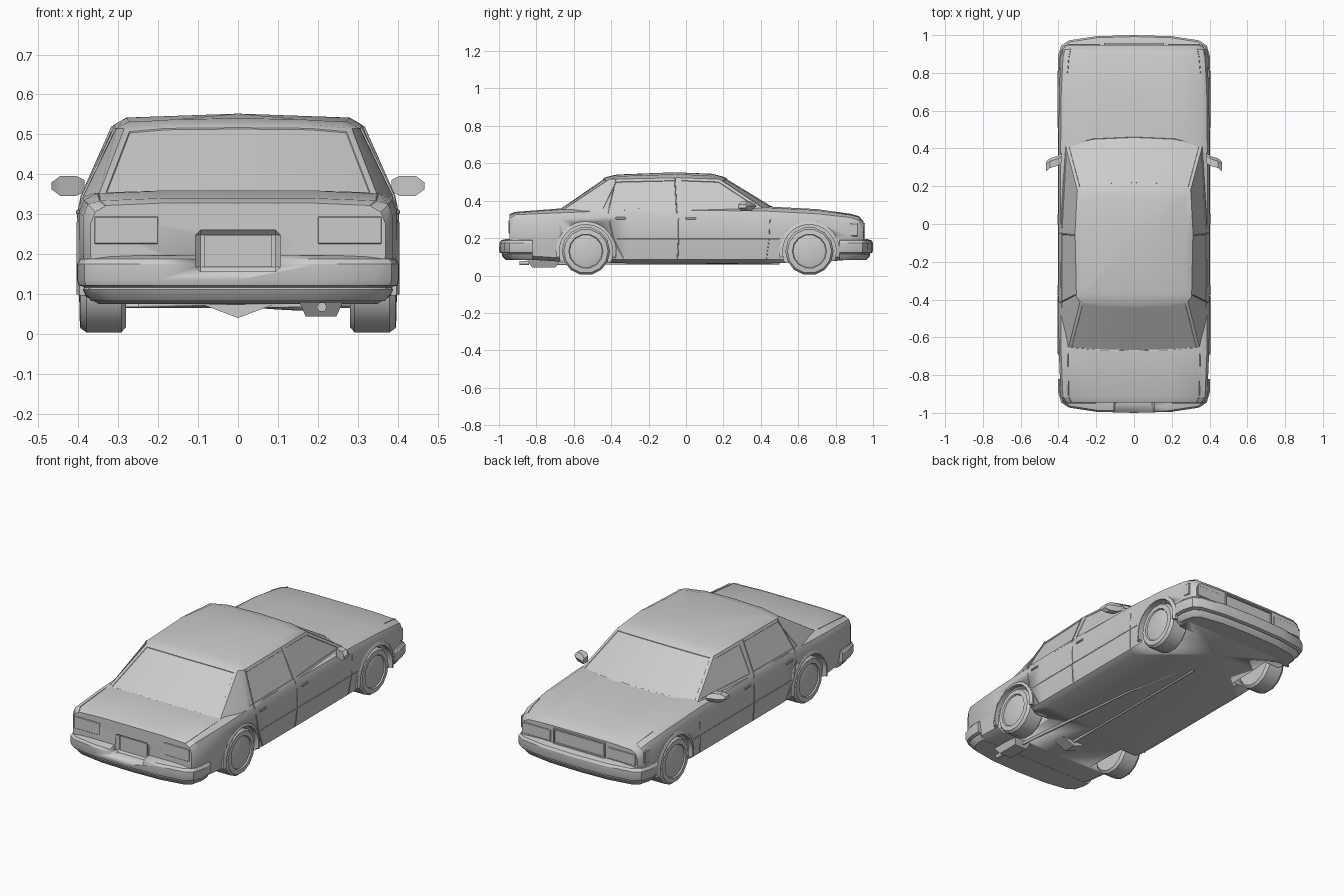
import bpy, bmesh, math
from mathutils import Vector

if "Cube" in bpy.data.objects:
    bpy.data.objects.remove(bpy.data.objects["Cube"])

grey = bpy.data.materials.new("plain grey")
grey.use_nodes = True
grey.diffuse_color = (0.6, 0.6, 0.6, 1)
grey.node_tree.nodes["Principled BSDF"].inputs["Base Color"].default_value = grey.diffuse_color


def finish(name, bm, angle=30):
    bmesh.ops.recalc_face_normals(bm, faces=bm.faces)
    me = bpy.data.meshes.new(name)
    bm.to_mesh(me)
    bm.free()
    ob = bpy.data.objects.new(name, me)
    bpy.context.collection.objects.link(ob)
    me.materials.append(grey)
    bpy.ops.object.select_all(action='DESELECT')
    ob.select_set(True)
    bpy.context.view_layer.objects.active = ob
    bpy.ops.object.shade_smooth_by_angle(angle=math.radians(angle))
    return ob


def mirrored(half):
    return half + [(-x, y, z) for x, y, z in reversed(half) if x > 1e-6]


def loft(rings):
    """Skin closed rings of equal length and cap both ends."""
    bm = bmesh.new()
    rows = [[bm.verts.new(p) for p in r] for r in rings]
    n = len(rows[0])
    sides = [[bm.faces.new((a[i], a[(i + 1) % n], b[(i + 1) % n], b[i])) for i in range(n)]
             for a, b in zip(rows, rows[1:])]
    caps = [bm.faces.new(rows[0]), bm.faces.new(rows[-1])]
    return bm, sides, caps


def box(name, centre, size, bevel=0.0, taper=None):
    bm = bmesh.new()
    bmesh.ops.create_cube(bm, size=1)
    for v in bm.verts:
        k = taper if taper and v.co.z < 0 else 1
        v.co = Vector(c + p * s for c, p, s in zip(centre, (v.co.x * k, v.co.y * k, v.co.z), size))
    if bevel:
        bmesh.ops.bevel(bm, geom=bm.edges[:], offset=bevel, segments=1, affect='EDGES')
    return finish(name, bm)


def lathe(name, profile, y, z, sides):
    """Turn (x, radius) pairs about an axis parallel to x."""
    rings = [[(x, y + r * math.cos(2 * math.pi * i / sides), z + r * math.sin(2 * math.pi * i / sides))
              for i in range(sides)] for x, r in profile]
    return finish(name, loft(rings)[0])


def pipe(name, points, radius, sides_res=0):
    cu = bpy.data.curves.new(name, 'CURVE')
    cu.dimensions = '3D'
    cu.bevel_depth, cu.bevel_resolution, cu.use_fill_caps = radius, sides_res, True
    sp = cu.splines.new('POLY')
    sp.points.add(len(points) - 1)
    for p, co in zip(sp.points, points):
        p.co = (*co, 1)
    cu.materials.append(grey)
    ob = bpy.data.objects.new(name, cu)
    bpy.context.collection.objects.link(ob)
    return ob


def cut(ob, cutters):
    bpy.context.view_layer.objects.active = ob
    for c in cutters:
        m = ob.modifiers.new("cut", 'BOOLEAN')
        m.operation, m.solver, m.object = 'DIFFERENCE', 'EXACT', c
        bpy.ops.object.modifier_apply(modifier=m.name)


# Lower body: sections along the length (y, half width, bottom, belt, top)
stations = [(-.945, .37, .11, .305, .328), (-.915, .388, .09, .325, .34), (-.68, .398, .075, .335, .358),
            (-.3, .4, .065, .35, .365), (.42, .4, .065, .345, .37), (.7, .397, .07, .33, .355),
            (.88, .388, .085, .31, .33), (.925, .378, .1, .295, .317), (.948, .36, .11, .27, .29)]
rings = []
for y, w, lo, belt, top in stations:
    rings.append(mirrored([(0, y, lo), (w - .05, y, lo), (w - .015, y, lo + .02), (w, y, .2), (w, y, belt - .03),
                           (w - .012, y, belt), (w * .89, y, top - .006), (w * .5, y, top), (0, y, top)]))
body = finish("lower_body", loft(rings)[0])

# Cabin: belt ring, roof edge ring, roof crown ring
belt = [(0, .475, .362), (.22, .465, .362), (.365, .425, .352), (.391, -.04, .345), (.39, -.47, .34),
        (.35, -.665, .345), (.2, -.68, .35), (0, -.685, .35)]
edge = [(0, .205, .527), (.2, .2, .525), (.3, .18, .515), (.312, -.04, .523), (.305, -.385, .515),
        (.285, -.41, .515), (.18, -.425, .524), (0, -.43, .526)]
crown = [(0, .14, .544), (.16, .14, .543), (.265, .12, .534), (.28, -.04, .542), (.272, -.34, .532),
         (.25, -.365, .532), (.15, -.37, .538), (0, -.37, .54)]
bm, sides, caps = loft([mirrored(r) for r in (belt, edge, crown)])
peak = bmesh.ops.poke(bm, faces=[caps[1]])["verts"][0]
peak.co = (0, -.06, .552)
bmesh.ops.recalc_face_normals(bm, faces=bm.faces)
n = len(sides[0])
panes = [[0, 1, n - 1, n - 2], [5, 6, 7, 8], [2], [3], [n - 3], [n - 4]]
for ids in panes:
    bmesh.ops.inset_region(bm, faces=[sides[0][i] for i in ids], thickness=.016, depth=0, use_even_offset=True)
    bmesh.ops.inset_region(bm, faces=[sides[0][i] for i in ids], thickness=.002, depth=-.003)
finish("cabin", bm, 35)


# Bumpers: a plan outline stacked at several heights
plan = [(0, 1.0), (.2, .994), (.345, .972), (.385, .945), (.402, .89), (.403, .82)]
levels = [(.083, .035), (.1, .02), (.112, .014), (.117, .02), (.122, .004), (.135, 0), (.175, 0), (.188, .008), (.196, .035)]
bumpers = {}
for name, s in (("front_bumper", 1), ("rear_bumper", -1)):
    rings = [mirrored([(x * (1 - d / .4), s * (y - d * (y > .85)), z) for x, y in plan]) for z, d in levels]
    bumpers[s] = finish(name, loft(rings)[0])

# Wheel wells and the number plate recess
cutters = [lathe("well_cutter", [(s * .25, .145), (s * .45, .145)], y, .13, 20)
           for s in (1, -1) for y in (-.535, .66)]
recess = box("recess_cutter", (0, -1.01, .208), (.212, .17, .104), .012)
cut(body, cutters + [recess])
cut(bumpers[-1], [recess])
for c in cutters + [recess]:
    bpy.data.objects.remove(c)
box("number_plate", (0, -.928, .208), (.17, .008, .08))

# Wheels and arch lips
for y, end in ((-.535, "rear"), (.66, "front")):
    for s, side in ((1, "left"), (-1, "right")):
        tyre = [(.28, .06), (.28, .115), (.292, .129), (.38, .129), (.395, .118), (.397, .092),
                (.39, .088), (.392, .08), (.398, .05)]
        lathe(f"{end}_{side}_wheel", [(s * x, r) for x, r in tyre], y, .13, 14)
        lip = []
        for i in range(13):
            a = math.radians(-12 + 204 * i / 12)
            lip.append([(s * x, y + r * math.cos(a), .13 + r * math.sin(a))
                        for x, r in ((.38, .143), (.404, .143), (.404, .15), (.397, .163), (.38, .163))])
        finish(f"{end}_{side}_arch_lip", loft(lip)[0])

# Parts repeated on both sides
for s, side in ((1, "left"), (-1, "right")):
    # Wing mirror: hexagonal pod, swept back
    pod = []
    for x, y, k in ((.385, .345, .6), (.405, .33, 1), (.445, .318, 1), (.467, .3, .35)):
        pod.append([(s * x, y + dy, .371 + dz * k) for dy, dz in
                    ((-.022, -.025), (.015, -.025), (.03, 0), (.015, .025), (-.022, .025))])
    finish(f"{side}_mirror", loft(pod)[0])
    # Door seams, handles and sill crease
    pipe(f"{side}_door_seam", [(s * .314, -.06, .52), (s * .391, -.05, .346), (s * .4, -.04, .3),
                               (s * .4, -.04, .2), (s * .388, -.045, .09)], .003)
    pipe(f"{side}_rear_door_seam", [(s * .308, -.375, .515), (s * .39, -.415, .345), (s * .4, -.41, .29),
                                    (s * .4, -.39, .2), (s * .388, -.335, .09)], .003)
    pipe(f"{side}_front_door_seam", [(s * .399, .45, .31), (s * .4, .445, .2), (s * .388, .43, .09)], .002)
    pipe(f"{side}_sill_crease", [(s * .4, -.37, .195), (s * .4, .5, .195)], .003)
    pipe(f"{side}_trunk_seam", [(s * .35, -.68, .352), (s * .346, -.915, .335), (s * .332, -.944, .322)], .002)
    pipe(f"{side}_hood_seam", [(s * .352, .8, .338), (s * .345, .88, .325), (s * .336, .926, .312)], .002)
    for y in (-.35, .025):
        box(f"{side}_door_handle", (s * .4, y, .306), (.012, .055, .012), .003)
    # Lamps
    box(f"{side}_tail_lamp", (s * .28, -.945, .26), (.16, .009, .068), .002)
    box(f"{side}_head_lamp", (s * .265, .948, .232), (.17, .009, .062), .002)
    box(f"{side}_corner_lamp", (s * .382, .895, .245), (.014, .05, .07), .004)

# Grille: raised frame with a sunken centre
bm = bmesh.new()
bmesh.ops.create_cube(bm, size=1)
for v in bm.verts:
    v.co = (v.co.x * .32, .948 + v.co.y * .02, .238 + v.co.z * .085)
bm.normal_update()
face = max(bm.faces, key=lambda f: f.normal.y)
bmesh.ops.inset_region(bm, faces=[face], thickness=.01)
bmesh.ops.inset_region(bm, faces=[face], thickness=.001, depth=-.008)
finish("grille", bm)

# Underside: axle housing, drive shaft, exhaust
rings = [mirrored([(0, y, .04), (.1, y, .078), (0, y, .08)]) for y in (-.57, -.5)]
finish("axle_housing", loft(rings)[0])
pipe("drive_shaft", [(0, -.5, .068), (0, .5, .068)], .009, 1)
pipe("exhaust_pipe", [(.2, -.7, .064), (.17, -.4, .066), (.12, .1, .068), (.02, .55, .075)], .009, 1)
box("muffler", (.208, -.76, .062), (.11, .18, .036), taper=.7)
pipe("exhaust_tip", [(.21, -.84, .067), (.21, -.89, .067)], .013, 1)
